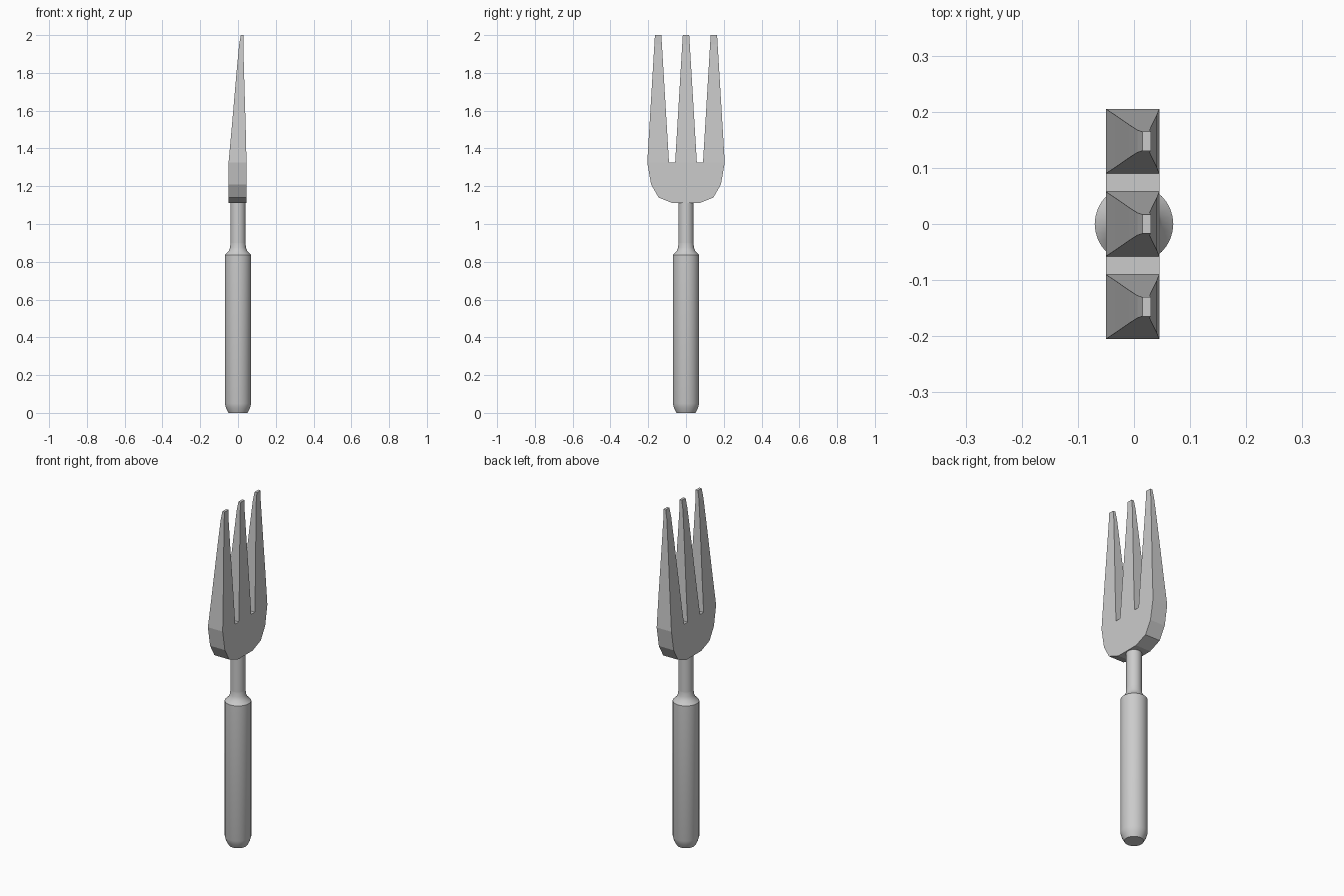
import bpy, bmesh, math

cube = bpy.data.objects.get("Cube")
if cube:
    bpy.data.objects.remove(cube, do_unlink=True)

metal = bpy.data.materials.new("light_grey")
metal.use_nodes = True
grey = (0.6, 0.6, 0.6, 1)
metal.diffuse_color = grey
metal.node_tree.nodes["Principled BSDF"].inputs["Base Color"].default_value = grey


def finish(bm, name):
    bmesh.ops.remove_doubles(bm, verts=bm.verts, dist=0.0001)
    bmesh.ops.recalc_face_normals(bm, faces=bm.faces)
    mesh = bpy.data.meshes.new(name)
    bm.to_mesh(mesh)
    bm.free()
    mesh.materials.append(metal)
    obj = bpy.data.objects.new(name, mesh)
    bpy.context.collection.objects.link(obj)
    bpy.ops.object.select_all(action='DESELECT')
    obj.select_set(True)
    bpy.context.view_layer.objects.active = obj
    return obj


def loft(bm, rings, cap_start=True, cap_end=True):
    loops = [[bm.verts.new(p) for p in ring] for ring in rings]
    for a, b in zip(loops, loops[1:]):
        for i in range(len(a)):
            j = (i + 1) % len(a)
            bm.faces.new((a[i], a[j], b[j], b[i]))
    if cap_start:
        bm.faces.new(loops[0])
    if cap_end:
        bm.faces.new(loops[-1])


def turned(name, profile, sides=32):
    bm = bmesh.new()
    loft(bm, [[(r * math.cos(math.tau * i / sides), r * math.sin(math.tau * i / sides), z)
               for i in range(sides)] for r, z in profile])
    finish(bm, name)
    bpy.ops.object.shade_smooth_by_angle(angle=math.radians(35))


# Handle with chamfered butt, and the slim neck above it
turned("handle", [(0.05, 0), (0.063, 0.025), (0.07, 0.05), (0.07, 0.835),
                  (0.05, 0.855), (0.042, 0.875), (0.04, 0.9)])
turned("neck", [(0.04, 0.89), (0.04, 1.13)])

# Head: rounded palm, open on top where the tines grow
BASE, TIP = 1.325, 2.0
BACK, FRONT = -0.05, 0.045
half = [(0.07, 1.11), (0.145, 1.14), (0.185, 1.21), (0.205, BASE), (0.09, BASE), (0.058, BASE)]
outline = half + [(-y, z) for y, z in reversed(half)]
bm = bmesh.new()
loft(bm, [[(x, y, z) for y, z in outline] for x in (BACK, FRONT)])

# Three tapering tines, leaning toward +x at the tip
sections = [(BASE, BACK, FRONT), (1.5, -0.034, 0.041), (1.8, -0.008, 0.032),
            (1.95, 0.006, 0.028), (TIP, 0.015, 0.03)]
for centre in (-0.1475, 0, 0.1475):
    rings = []
    for z, x0, x1 in sections:
        t = (z - BASE) / (TIP - BASE)
        w = 0.0575 + (0.017 - 0.0575) * t
        rings.append([(x0, centre - w, z), (x1, centre - w, z),
                      (x1, centre + w, z), (x0, centre + w, z)])
    loft(bm, rings, cap_start=False)
finish(bm, "fork_head")
